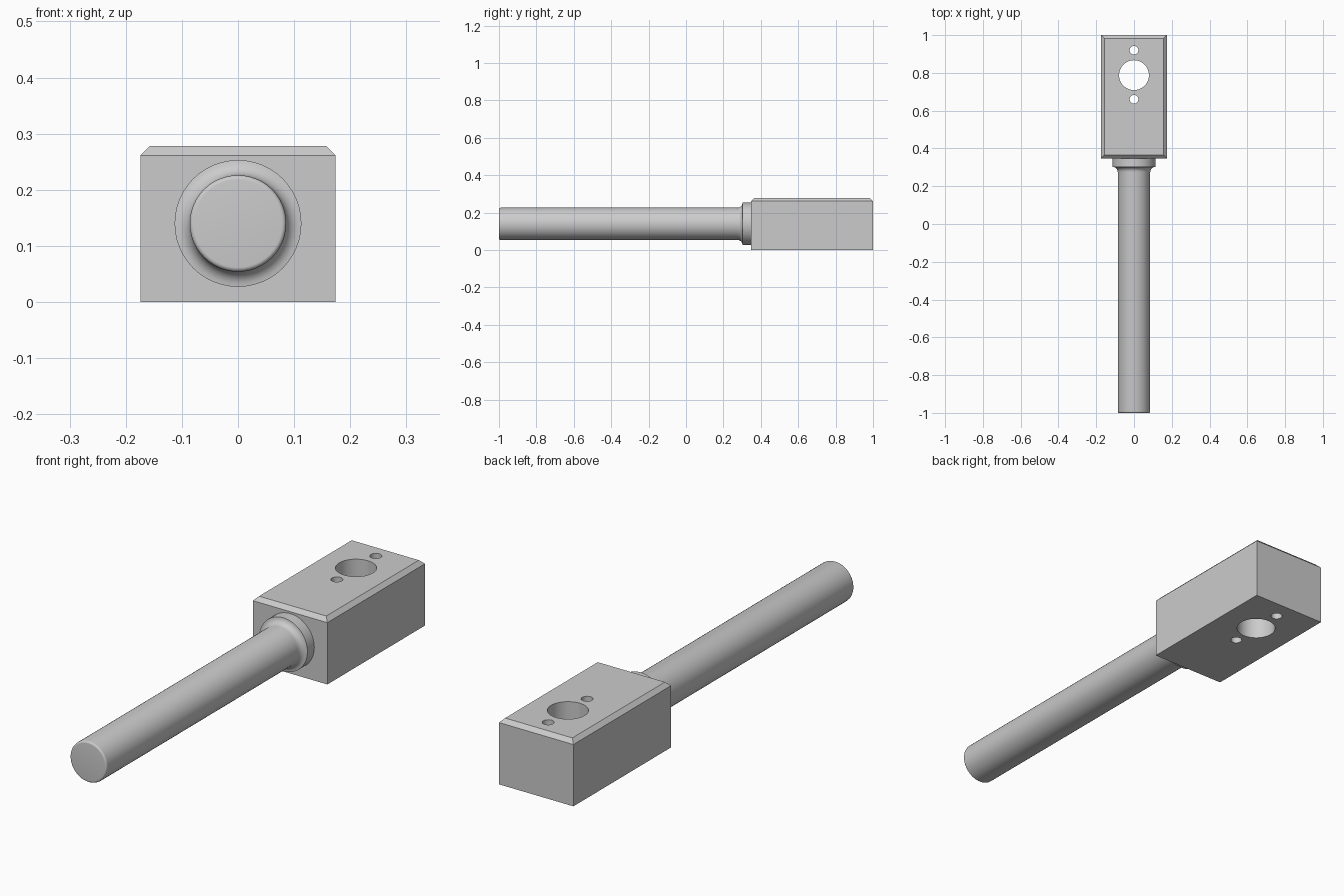
import bpy, bmesh
from math import sin, cos, pi, radians
from mathutils import Vector

if "Cube" in bpy.data.objects:
    bpy.data.objects.remove(bpy.data.objects["Cube"])

AXIS_Z = 0.14
ROD_R, COLLAR_R = 0.086, 0.113
HEAD_FRONT, HEAD_BACK = 0.348, 1.0
HEAD_HALF, HEAD_TOP, CHAMFER = 0.174, 0.278, 0.017


def finish(name, bm):
    bmesh.ops.recalc_face_normals(bm, faces=bm.faces)
    mesh = bpy.data.meshes.new(name)
    bm.to_mesh(mesh)
    bm.free()
    obj = bpy.data.objects.new(name, mesh)
    bpy.context.collection.objects.link(obj)
    return obj


def smooth(obj):
    bpy.ops.object.select_all(action='DESELECT')
    obj.select_set(True)
    bpy.context.view_layer.objects.active = obj
    bpy.ops.object.shade_smooth_by_angle(angle=radians(30))


def arc(y, r, radius, start, end, steps=6):
    angles = [start + (end - start) * i / steps for i in range(steps + 1)]
    return [(y + radius * cos(a), r + radius * sin(a)) for a in angles]


# Head block with chamfered top rim
bm = bmesh.new()
bmesh.ops.create_cube(bm, size=1)
for v in bm.verts:
    v.co = Vector((v.co.x * 2 * HEAD_HALF,
                   (HEAD_FRONT + HEAD_BACK) / 2 + v.co.y * (HEAD_BACK - HEAD_FRONT),
                   (v.co.z + 0.5) * HEAD_TOP))
rim = [e for e in bm.edges if all(v.co.z > HEAD_TOP / 2 for v in e.verts)]
bmesh.ops.bevel(bm, geom=rim, offset=CHAMFER, segments=1, affect='EDGES', profile=0.5)
head = finish("head_block", bm)

# Vertical through holes: one bore between two small screw holes
for i, (y, radius) in enumerate([(0.788, 0.079), (0.92, 0.023), (0.66, 0.023)]):
    bpy.ops.mesh.primitive_cylinder_add(vertices=48, radius=radius, depth=1,
                                        location=(0, y, AXIS_Z))
    cutter = bpy.context.object
    cutter.name = f"hole_cutter_{i}"
    cut = head.modifiers.new("hole", 'BOOLEAN')
    cut.object, cut.operation, cut.solver = cutter, 'DIFFERENCE', 'EXACT'
    bpy.context.view_layer.objects.active = head
    bpy.ops.object.modifier_apply(modifier=cut.name)
    bpy.data.objects.remove(cutter)
smooth(head)

# Round handle: rounded tip, straight rod, concave fillet, collar
FILLET = COLLAR_R - ROD_R
ROUND = 0.008
profile = [(-1.0, 0.0)]
profile += arc(-1 + ROUND, ROD_R - ROUND, ROUND, pi, pi / 2)
profile += arc(0.302 - FILLET, COLLAR_R, FILLET, -pi / 2, 0)
profile += [(HEAD_FRONT + 0.002, COLLAR_R)]
bm = bmesh.new()
verts = [bm.verts.new((r, y, AXIS_Z)) for y, r in profile]
edges = [bm.edges.new(pair) for pair in zip(verts, verts[1:])]
bmesh.ops.spin(bm, geom=verts + edges, cent=(0, 0, AXIS_Z), axis=(0, 1, 0),
               angle=2 * pi, steps=48, use_duplicate=False)
bmesh.ops.remove_doubles(bm, verts=bm.verts, dist=1e-5)
# Closing face seated inside the head
bmesh.ops.holes_fill(bm, edges=[e for e in bm.edges if e.is_boundary], sides=0)
smooth(finish("handle_rod", bm))
